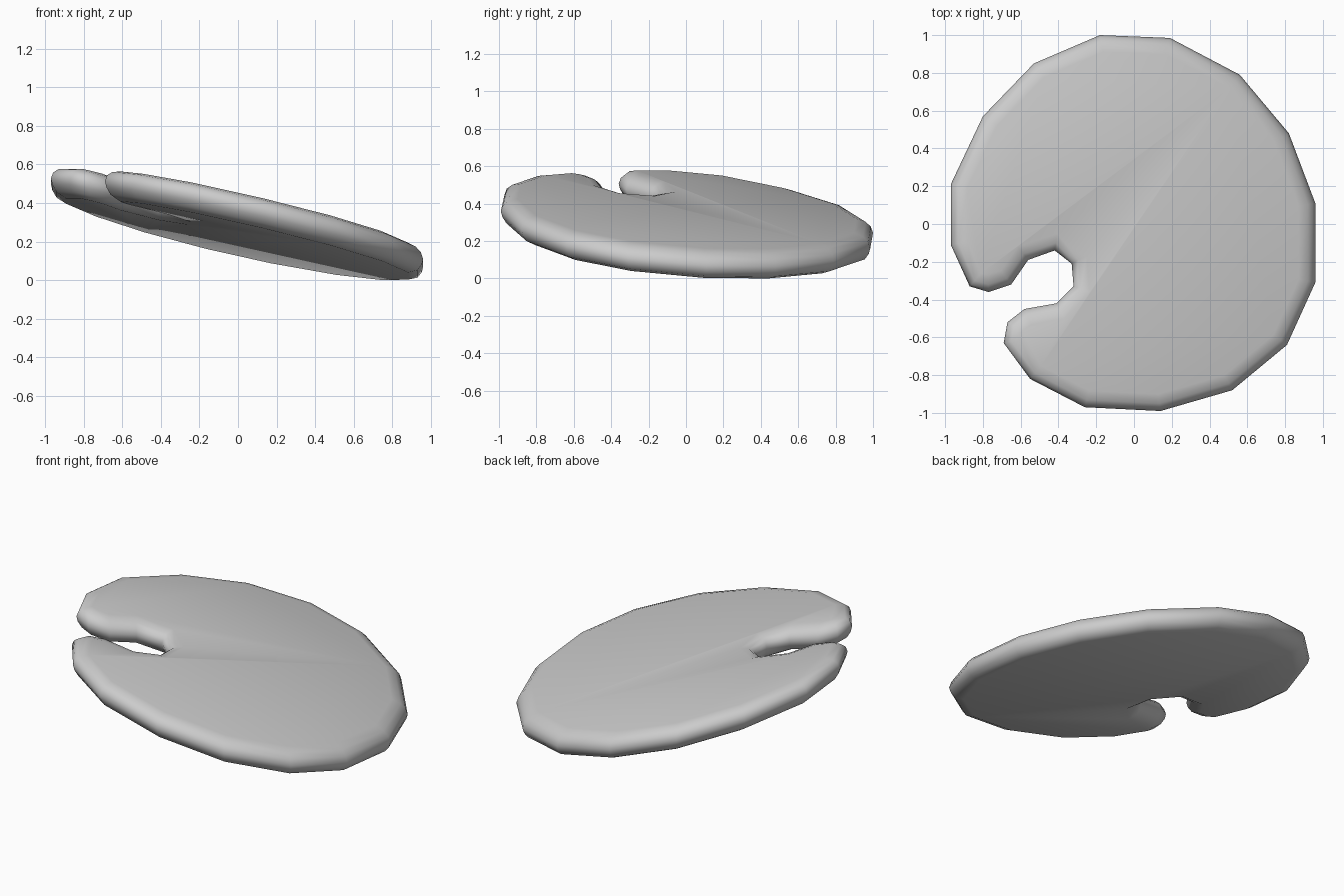
import bpy
import bmesh
from mathutils import Vector

old = bpy.data.objects.get("Cube")
if old:
    bpy.data.objects.remove(old)

grey = bpy.data.materials.new("plain_grey")
grey.use_nodes = True
colour = (0.6, 0.6, 0.6, 1)
grey.diffuse_color = colour
grey.node_tree.nodes["Principled BSDF"].inputs["Base Color"].default_value = colour

# Outline of the round pad, clockwise, with a hooked notch on one side
outline = [Vector(p) for p in (
    (-.18, 1), (.19, .985), (.56, .79), (.82, .48), (.96, .11), (.96, -.31),
    (.81, -.64), (.52, -.88), (.14, -.99), (-.26, -.97), (-.55, -.82),
    (-.69, -.63), (-.67, -.52), (-.58, -.45), (-.41, -.42), (-.32, -.33),
    (-.33, -.21), (-.42, -.14), (-.56, -.19), (-.65, -.32), (-.77, -.36),
    (-.87, -.33), (-.97, -.11), (-.97, .21), (-.8, .57), (-.53, .85))]
count = len(outline)


def inset(distance):
    """Move every outline point inward along its corner normal."""
    points = []
    for i, p in enumerate(outline):
        along = (p - outline[i - 1]).normalized() + (outline[(i + 1) % count] - p).normalized()
        points.append(p + Vector((along.y, -along.x)).normalized() * distance)
    return points


def tilted(p, height):
    return (p.x, p.y, 0.3 - 0.227 * p.x - 0.095 * p.y + height)


# Rounded rim: rings from the underside, round the edge, to the top
bm = bmesh.new()
section = [(.08, -.08), (.03, -.058), (.008, -.025), (0, .005), (.012, .038), (.04, .062), (.09, .076)]
rings = [[bm.verts.new(tilted(p, h)) for p in inset(d)] for d, h in section]
for low, high in zip(rings, rings[1:]):
    for i in range(count):
        j = (i + 1) % count
        bm.faces.new((low[i], low[j], high[j], high[i]))

# Broad top and bottom
bm.faces.new(rings[0])
bm.faces.new(rings[-1])
bmesh.ops.recalc_face_normals(bm, faces=bm.faces)

# Rest the lowest point on the ground
lowest = min(v.co.z for v in bm.verts)
bmesh.ops.translate(bm, verts=bm.verts, vec=(0, 0, -lowest))

mesh = bpy.data.meshes.new("notched_pad")
bm.to_mesh(mesh)
bm.free()
mesh.materials.append(grey)
mesh.shade_smooth()
pad = bpy.data.objects.new("notched_pad", mesh)
bpy.context.collection.objects.link(pad)
